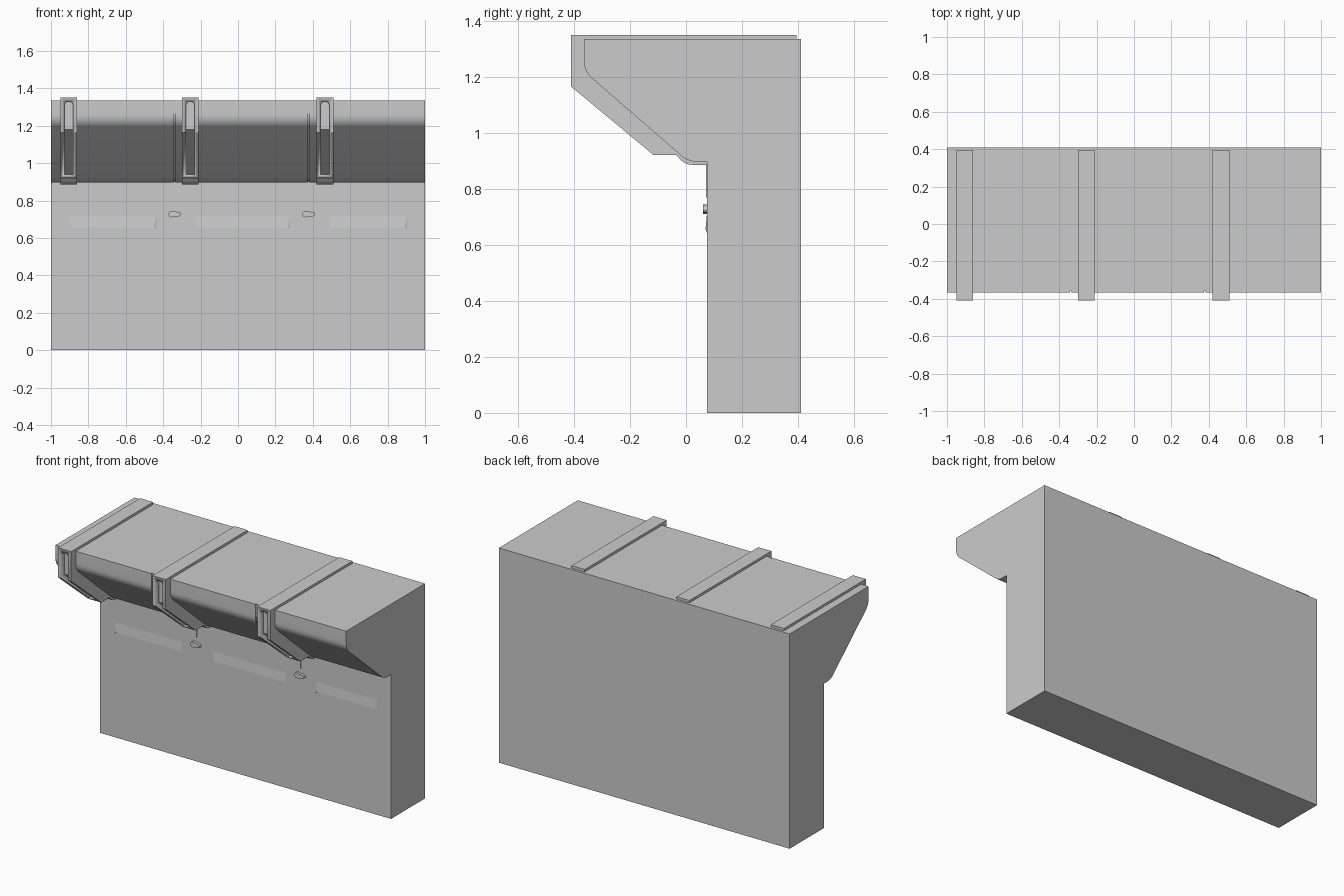
import bpy, bmesh, math

if "Cube" in bpy.data.objects:
    bpy.data.objects.remove(bpy.data.objects["Cube"])

BRACES = (-0.905, -0.255, 0.465)
SEAMS = (-0.338, 0.378)


def finish(name, bm, angle=35):
    bmesh.ops.recalc_face_normals(bm, faces=bm.faces[:])
    me = bpy.data.meshes.new(name)
    bm.to_mesh(me)
    bm.free()
    me.shade_smooth()
    me.set_sharp_from_angle(angle=math.radians(angle))
    ob = bpy.data.objects.new(name, me)
    bpy.context.collection.objects.link(ob)
    return ob


def prism(name, pts, vec):
    """Extrude a closed 3D polygon along vec."""
    bm = bmesh.new()
    f = bm.faces.new([bm.verts.new(p) for p in pts])
    r = bmesh.ops.extrude_face_region(bm, geom=[f], use_keep_orig=True)
    bmesh.ops.translate(bm, vec=vec, verts=[v for v in r['geom'] if isinstance(v, bmesh.types.BMVert)])
    return finish(name, bm)


def side_prism(name, yz, x0, x1):
    return prism(name, [(x0, y, z) for y, z in yz], (x1 - x0, 0, 0))


def curve(a, c, b, n=6):
    """Quadratic rounded corner from a to b around c."""
    return [tuple((1 - t) ** 2 * a[i] + 2 * t * (1 - t) * c[i] + t * t * b[i] for i in (0, 1))
            for t in (k / n for k in range(n + 1))]


# wall core with overhanging head
outer = ([(-0.365, 1.335)] + curve((-0.365, 1.26), (-0.365, 1.22), (-0.335, 1.194))
         + curve((-0.02, 0.921), (0.005, 0.897), (0.04, 0.897)) + [(0.08, 0.897)])
inner = [(y + 0.008, min(z + 0.006, 1.335)) for y, z in outer]
side_prism("wall_core", inner[:-1] + [(0.075, 0.903), (0.075, 0), (0.41, 0), (0.41, 1.335)], -1, 1)

# thin cladding panels on the overhang, split at the seams
g = 0.003
for i, (a, b) in enumerate(((-1, SEAMS[0] - g), (SEAMS[0] + g, SEAMS[1] - g), (SEAMS[1] + g, 1))):
    side_prism(f"overhang_panel_{i}", outer + inner[::-1], a, b)

# braces with a long slot recessed into the nose
brace = ([(0.395, 1.35), (-0.41, 1.35), (-0.41, 1.165), (-0.115, 0.92), (-0.035, 0.92)]
         + curve((-0.03, 0.917), (-0.01, 0.887), (0.02, 0.886))
         + [(0.075, 0.886), (0.1, 0.886), (0.1, 1.0), (0.395, 1.3)])


def slot_floor(z):
    return -0.38 if z > 1.179 else -0.38 + (1.179 - z) * 1.204


def slot_cutter(x):
    r, top, bot = 0.023, 1.33, 0.94
    rows = [(bot, r), (1.179, r)]
    rows += [(top - r + r * math.sin(t), r * math.cos(t))
             for t in (math.radians(d) for d in (0, 18, 36, 54, 72, 85))]
    bm = bmesh.new()
    loops = [[bm.verts.new(p) for p in ((x - w, -0.6, z), (x + w, -0.6, z),
                                        (x + w, slot_floor(z), z), (x - w, slot_floor(z), z))]
             for z, w in rows]
    for p, q in zip(loops, loops[1:]):
        for k in range(4):
            bm.faces.new((p[k], p[(k + 1) % 4], q[(k + 1) % 4], q[k]))
    bm.faces.new(loops[0])
    bm.faces.new(loops[-1])
    ob = finish("slot_cutter", bm)
    ob.hide_render = True
    ob.hide_viewport = True
    return ob


for i, x in enumerate(BRACES):
    ob = side_prism(f"brace_{i}", brace, x - 0.045, x + 0.045)
    m = ob.modifiers.new("slot", 'BOOLEAN')
    m.operation = 'DIFFERENCE'
    m.solver = 'EXACT'
    m.object = slot_cutter(x)

# teardrop pegs and seam ribs below the overhang
for i, x in enumerate(SEAMS):
    drop = [(x - 0.017 + 0.017 * math.cos(t), 0.08, 0.727 + 0.017 * math.sin(t))
            for t in (math.radians(80 + 20 * k) for k in range(11))]
    drop += [(x + 0.022 + 0.011 * math.cos(t), 0.08, 0.727 + 0.011 * math.sin(t))
             for t in (math.radians(-80 + 20 * k) for k in range(9))]
    prism(f"peg_{i}", drop, (0, -0.02, 0))
    prism(f"seam_rib_{i}", [(x - 0.004, 0.078, 0.9), (x + 0.004, 0.078, 0.9), (x + 0.002, 0.078, 0.77),
                            (x - 0.002, 0.078, 0.77)], (0, -0.006, 0))

# shallow ledges that fade into the wall above
for i, (a, b) in enumerate(((-0.89, -0.45), (-0.22, 0.265), (0.495, 0.89))):
    bm = bmesh.new()
    lo = [bm.verts.new(p) for p in ((a - 0.015, 0.0755, 0.64), (a, 0.070, 0.657),
                                    (b, 0.070, 0.657), (b + 0.015, 0.0755, 0.64))]
    hi = [bm.verts.new(p) for p in ((a - 0.015, 0.0755, 0.72), (b + 0.015, 0.0755, 0.72))]
    back = [bm.verts.new(p) for p in ((a, 0.0755, 0.657), (b, 0.0755, 0.657))]
    for f in ((lo[0], lo[1], hi[0]), (lo[1], lo[2], hi[1], hi[0]), (lo[2], lo[3], hi[1]),
              (lo[0], back[0], lo[1]), (back[0], back[1], lo[2], lo[1]), (back[1], lo[3], lo[2]),
              (hi[0], hi[1], lo[3], back[1], back[0], lo[0])):
        bm.faces.new(f)
    finish(f"ledge_{i}", bm, 20)
